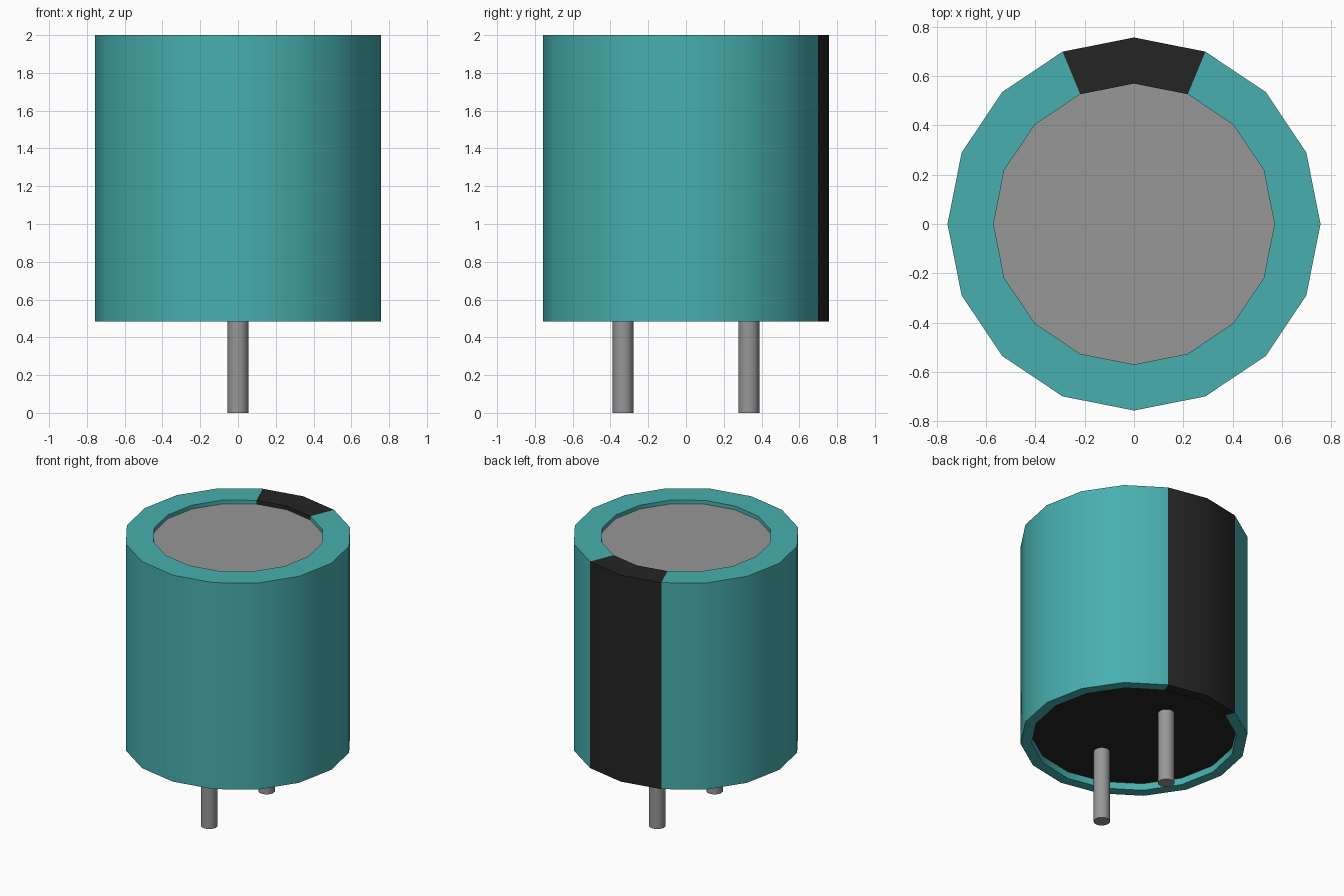
import bpy, bmesh, math

cube = bpy.data.objects.get("Cube")
if cube:
    bpy.data.objects.remove(cube, do_unlink=True)

SIDES = 16


def material(name, rgb):
    m = bpy.data.materials.new(name)
    m.use_nodes = True
    col = (*rgb, 1.0)
    m.diffuse_color = col
    bsdf = next(n for n in m.node_tree.nodes if n.type == 'BSDF_PRINCIPLED')
    bsdf.inputs["Base Color"].default_value = col
    return m


teal = material("teal sleeve", (0.065, 0.43, 0.43))
black = material("black", (0.018, 0.018, 0.018))
grey = material("grey metal", (0.31, 0.31, 0.31))


def make_object(name, bm, mats):
    bmesh.ops.recalc_face_normals(bm, faces=bm.faces)
    me = bpy.data.meshes.new(name)
    bm.to_mesh(me)
    bm.free()
    for m in mats:
        me.materials.append(m)
    ob = bpy.data.objects.new(name, me)
    bpy.context.collection.objects.link(ob)
    bpy.ops.object.select_all(action='DESELECT')
    ob.select_set(True)
    bpy.context.view_layer.objects.active = ob
    bpy.ops.object.shade_smooth_by_angle(angle=math.radians(35))
    return ob


def lathe(profile, sides, centre=(0, 0)):
    """Turn a list of (radius, z) into rings, capped at both ends."""
    bm = bmesh.new()
    rings = []
    for r, z in profile:
        rings.append([bm.verts.new((centre[0] + r * math.cos(2 * math.pi * i / sides),
                                    centre[1] + r * math.sin(2 * math.pi * i / sides), z))
                      for i in range(sides)])
    for a, b in zip(rings, rings[1:]):
        for i in range(sides):
            j = (i + 1) % sides
            bm.faces.new((a[i], a[j], b[j], b[i]))
    bm.faces.new(rings[0])
    bm.faces.new(rings[-1])
    return bm


# Can with a wrapped sleeve, recessed base and recessed metal top
body = lathe([(0.683, 0.535), (0.683, 0.485), (0.757, 0.485),
              (0.757, 2.0), (0.57, 2.0), (0.57, 1.972)], SIDES)
for f in body.faces:
    c = f.calc_center_median()
    if len(f.verts) > 4:
        f.material_index = 2 if c.z > 1 else 1      # end discs
    elif c.y > 0 and abs(math.atan2(c.x, c.y)) < 2 * math.pi / SIDES:
        f.material_index = 1                        # stripe on the back
make_object("can_body", body, [teal, black, grey])

# Two wire leads
for name, y in (("front_lead", -0.333), ("back_lead", 0.333)):
    make_object(name, lathe([(0.055, 0.0), (0.055, 0.535)], SIDES, (0, y)), [grey])
